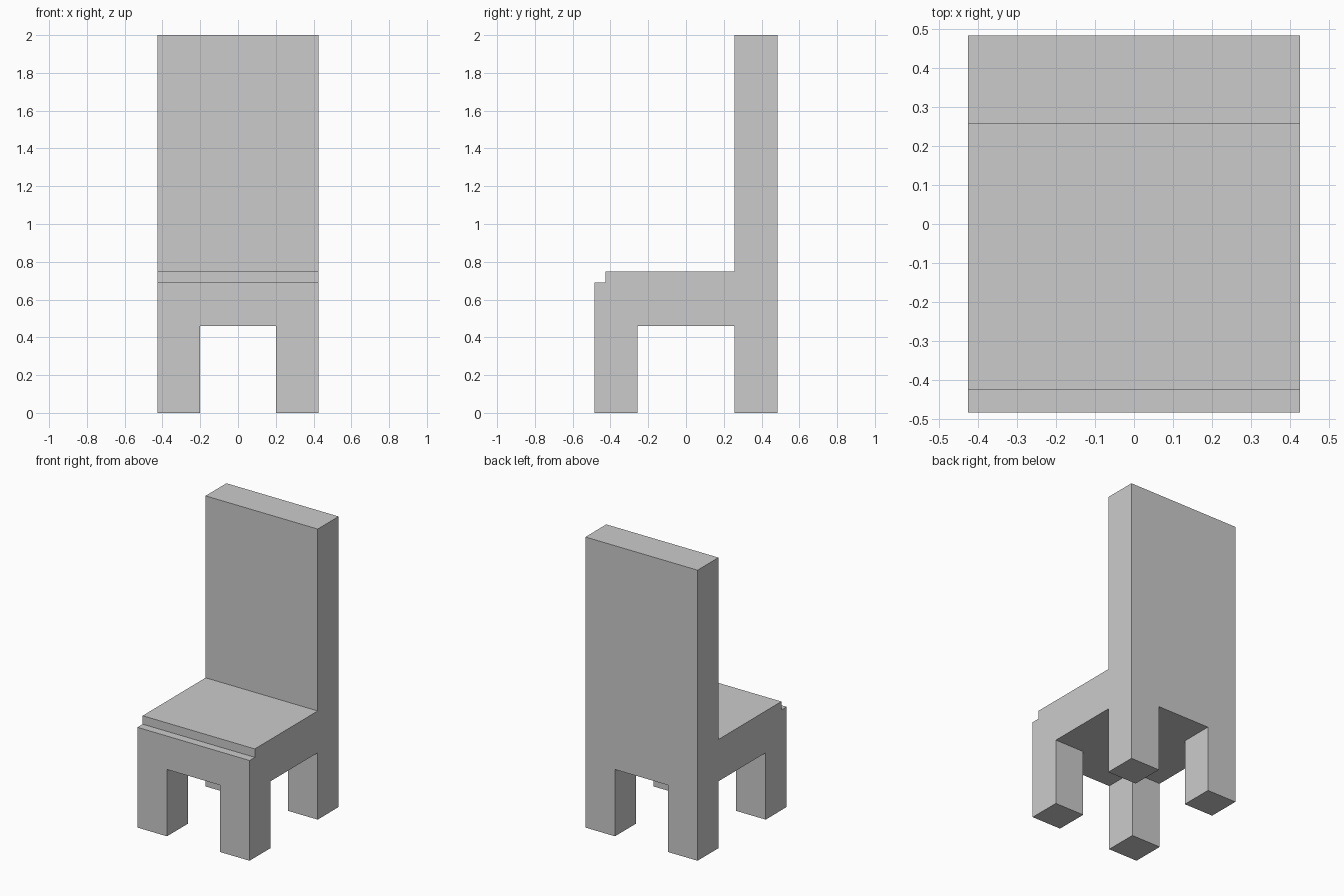
import bpy
import bmesh
from mathutils import Vector

cube = bpy.data.objects.get("Cube")
if cube:
    bpy.data.objects.remove(cube, do_unlink=True)

HALF_W, HALF_D = 0.427, 0.484
INNER_X, INNER_Y = 0.202, 0.257   # inner faces of the legs
LEG_H, STEP_H, SEAT_H, TOP = 0.46, 0.69, 0.748, 2.0
STEP_Y = -0.427

grey = bpy.data.materials.new("light_grey")
grey.use_nodes = True
grey.diffuse_color = (0.6, 0.6, 0.6, 1)
grey.node_tree.nodes["Principled BSDF"].inputs["Base Color"].default_value = grey.diffuse_color

bm = bmesh.new()

# Seat and backrest: side profile extruded across the width
profile = [(-HALF_D, LEG_H), (HALF_D, LEG_H), (HALF_D, TOP), (INNER_Y, TOP),
           (INNER_Y, SEAT_H), (STEP_Y, SEAT_H), (STEP_Y, STEP_H), (-HALF_D, STEP_H)]
side = bm.faces.new([bm.verts.new((-HALF_W, y, z)) for y, z in profile])
swept = bmesh.ops.extrude_face_region(bm, geom=[side], use_keep_orig=True)["geom"]
bmesh.ops.translate(bm, verts=[g for g in swept if isinstance(g, bmesh.types.BMVert)],
                    vec=(2 * HALF_W, 0, 0))
bmesh.ops.recalc_face_normals(bm, faces=bm.faces[:])


def underside():
    return [f for f in bm.faces if all(abs(v.co.z - LEG_H) < 1e-4 for v in f.verts)]


# Divide the underside along the inner leg lines
for axis, offset in ((Vector((1, 0, 0)), INNER_X), (Vector((0, 1, 0)), INNER_Y)):
    for sign in (-1, 1):
        faces = underside()
        edges = {e for f in faces for e in f.edges}
        verts = {v for f in faces for v in f.verts}
        bmesh.ops.bisect_plane(bm, geom=[*verts, *edges, *faces],
                               plane_co=axis * offset * sign, plane_no=axis)

# Legs: the four corner patches pulled down to the floor
corners = []
for f in underside():
    c = f.calc_center_median()
    if abs(c.x) > INNER_X and abs(c.y) > INNER_Y:
        corners.append(f)
legs = bmesh.ops.extrude_face_region(bm, geom=corners)["geom"]
bmesh.ops.translate(bm, verts=[g for g in legs if isinstance(g, bmesh.types.BMVert)],
                    vec=(0, 0, -LEG_H))
bmesh.ops.delete(bm, geom=[f for f in corners if f.is_valid], context='FACES_ONLY')

# Merge flush faces into clean flat sides
bmesh.ops.dissolve_limit(bm, angle_limit=0.01, verts=bm.verts[:], edges=bm.edges[:])
bmesh.ops.recalc_face_normals(bm, faces=bm.faces[:])

mesh = bpy.data.meshes.new("chair")
bm.to_mesh(mesh)
bm.free()
mesh.materials.append(grey)
chair = bpy.data.objects.new("chair", mesh)
bpy.context.collection.objects.link(chair)
